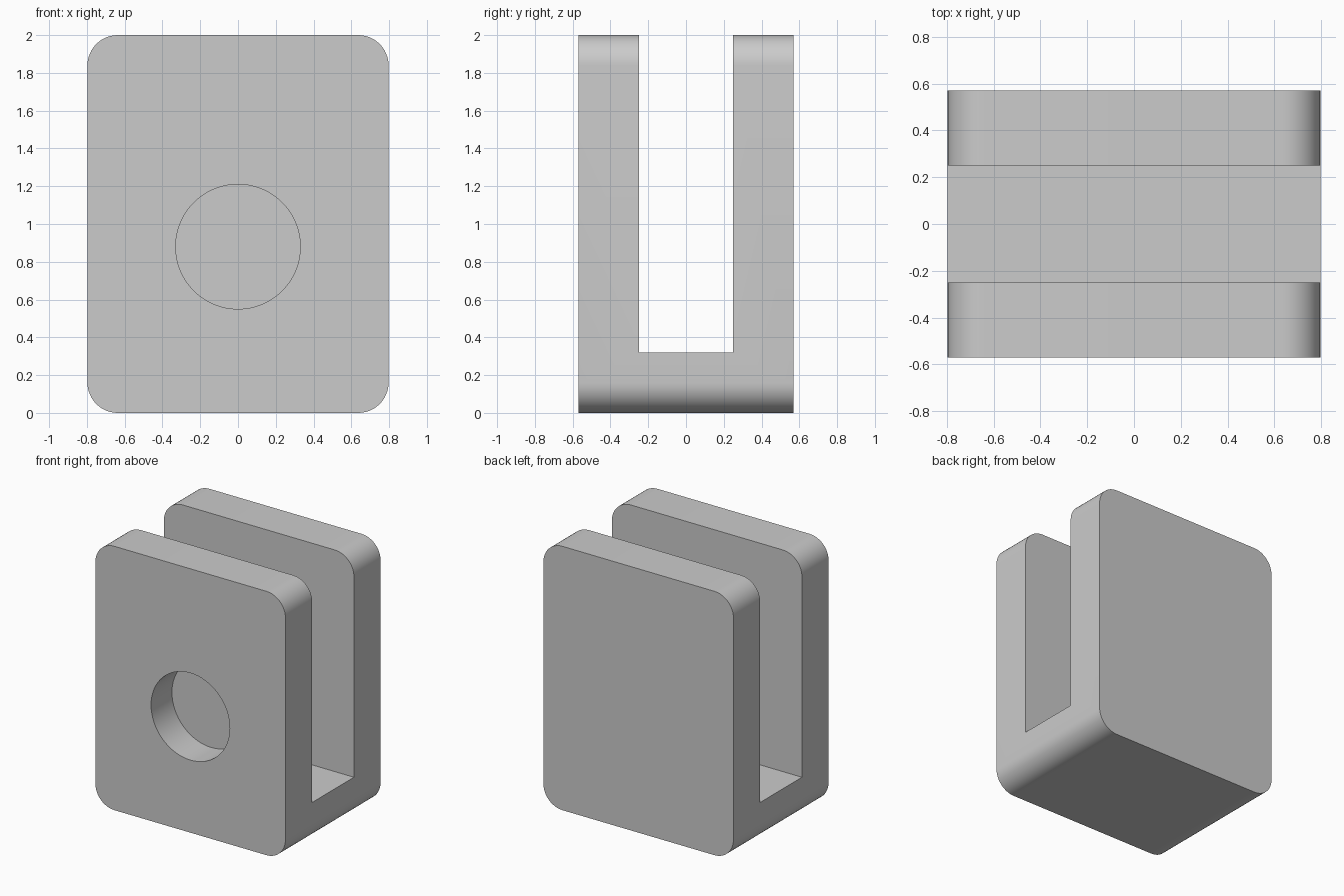
import bpy, bmesh, math

if "Cube" in bpy.data.objects:
    bpy.data.objects.remove(bpy.data.objects["Cube"])

HX, HY, H, R = 0.797, 0.57, 2.0, 0.16      # half width, half depth, height, corner radius

grey = bpy.data.materials.new("plain_grey")
grey.diffuse_color = (0.6, 0.6, 0.6, 1)
grey.use_nodes = True
grey.node_tree.nodes["Principled BSDF"].inputs["Base Color"].default_value = grey.diffuse_color


def prism(name, outline, y0, y1):
    """Extrude an (x, z) outline from y0 to y1."""
    bm = bmesh.new()
    face = bm.faces.new([bm.verts.new((x, y0, z)) for x, z in outline])
    res = bmesh.ops.extrude_face_region(bm, geom=[face])
    moved = [v for v in res["geom"] if isinstance(v, bmesh.types.BMVert)]
    bmesh.ops.translate(bm, verts=moved, vec=(0, y1 - y0, 0))
    bmesh.ops.recalc_face_normals(bm, faces=bm.faces)
    mesh = bpy.data.meshes.new(name)
    bm.to_mesh(mesh)
    bm.free()
    mesh.materials.append(grey)
    obj = bpy.data.objects.new(name, mesh)
    bpy.context.collection.objects.link(obj)
    return obj


def arc(cx, cz, r, a0, a1, n):
    return [(cx + r * math.cos(math.radians(a0 + (a1 - a0) * i / n)),
             cz + r * math.sin(math.radians(a0 + (a1 - a0) * i / n))) for i in range(n + 1)]


# Rounded block
corners = [(HX - R, R, -90), (HX - R, H - R, 0), (R - HX, H - R, 90), (R - HX, R, 180)]
outline = [p for cx, cz, a in corners for p in arc(cx, cz, R, a, a + 90, 12)]
block = prism("slotted_block", outline, -HY, HY)

# Slot between the two plates, and the blind round hole in the front plate
slot = prism("slot_cutter", [(-1, 0.32), (1, 0.32), (1, 2.2), (-1, 2.2)], -0.25, 0.25)
hole = prism("hole_cutter", arc(0, 0.88, 0.33, 0, 360, 64)[:-1], -HY - 0.1, -HY + 0.25)

bpy.context.view_layer.objects.active = block
block.select_set(True)
for cutter in (slot, hole):
    cutter.hide_render = True
    mod = block.modifiers.new(cutter.name, 'BOOLEAN')
    mod.operation, mod.solver, mod.object = 'DIFFERENCE', 'EXACT', cutter
    bpy.ops.object.modifier_apply(modifier=mod.name)
    bpy.data.objects.remove(cutter)

bpy.ops.object.shade_smooth_by_angle(angle=math.radians(30))
